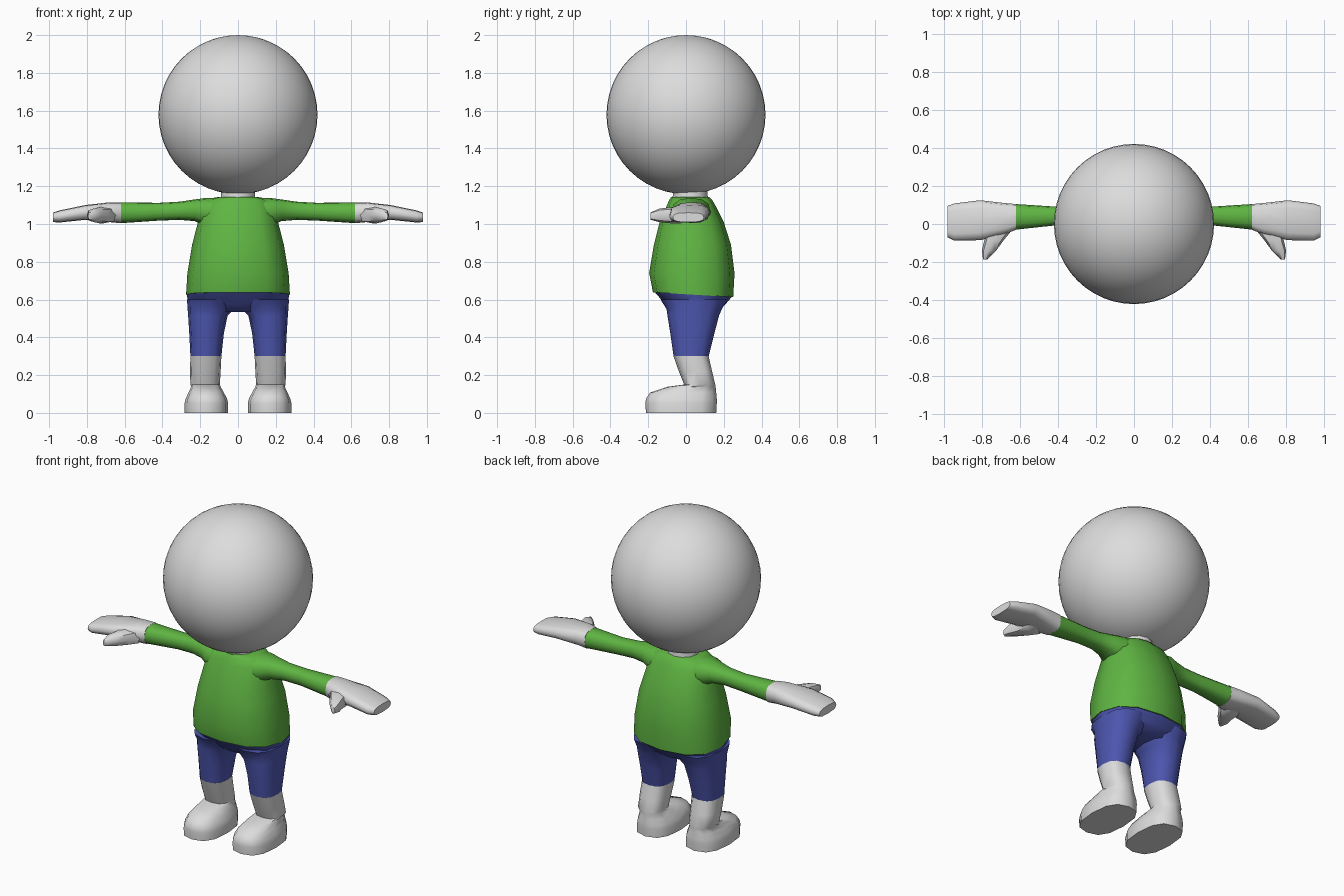
import bpy, bmesh, math


def material(name, rgb):
    m = bpy.data.materials.new(name)
    m.diffuse_color = (*rgb, 1)
    return m


GREY = material("light grey", (0.72, 0.72, 0.72))
GREEN = material("shirt green", (0.115, 0.46, 0.055))
BLUE = material("shorts blue", (0.075, 0.095, 0.44))


def finish(obj, mat, mirror=False, angle=50):
    obj.data.materials.append(mat)
    bpy.ops.object.select_all(action='DESELECT')
    obj.select_set(True)
    bpy.context.view_layer.objects.active = obj
    bpy.ops.object.shade_smooth_by_angle(angle=math.radians(angle))
    if mirror:
        mod = obj.modifiers.new("mirror", 'MIRROR')
        mod.use_axis[0] = True
    return obj


def loft(name, mat, axis, rings, sides=12, power=2.5, mirror=False, angle=50):
    """Skin closed rings. Each ring: position on axis, low/high bounds on the
    other two axes (in xyz order), and an optional tilt of z along y."""
    bm = bmesh.new()
    loops = []
    for r in rings:
        p, a0, a1, b0, b1 = r[:5]
        tilt = r[5] if len(r) > 5 else 0
        loop = []
        for i in range(sides):
            t = 2 * math.pi * i / sides
            c, s = math.cos(t), math.sin(t)
            a = (a0 + a1) / 2 + (a1 - a0) / 2 * math.copysign(abs(c) ** (2 / power), c)
            b = (b0 + b1) / 2 + (b1 - b0) / 2 * math.copysign(abs(s) ** (2 / power), s)
            if axis == 'X':
                co = (p, a, b)
            elif axis == 'Y':
                co = (a, p, b)
            else:
                co = (a, b, p + tilt * b)
            loop.append(bm.verts.new(co))
        loops.append(loop)
    for l0, l1 in zip(loops, loops[1:]):
        for i in range(sides):
            j = (i + 1) % sides
            bm.faces.new((l0[i], l0[j], l1[j], l1[i]))
    bm.faces.new(loops[0])
    bm.faces.new(loops[-1])
    bmesh.ops.recalc_face_normals(bm, faces=bm.faces)
    me = bpy.data.meshes.new(name)
    bm.to_mesh(me)
    bm.free()
    obj = bpy.data.objects.new(name, me)
    bpy.context.collection.objects.link(obj)
    return finish(obj, mat, mirror, angle)


# Head and neck
bpy.ops.mesh.primitive_uv_sphere_add(segments=48, ring_count=24, radius=0.421,
                                     location=(0, 0, 1.579))
head = bpy.context.object
head.name = "head"
finish(head, GREY)
loft("neck", GREY, 'Z', [(1.10, -0.10, 0.10, -0.075, 0.12),
                         (1.15, -0.09, 0.09, -0.07, 0.115),
                         (1.22, -0.09, 0.09, -0.07, 0.11)], power=2)

# Shirt body, hem lower at the back
loft("shirt_body", GREEN, 'Z', [
    (0.628, -0.275, 0.275, -0.175, 0.25, -0.06),
    (0.74, -0.268, 0.268, -0.195, 0.257),
    (0.89, -0.243, 0.243, -0.17, 0.238),
    (1.01, -0.212, 0.212, -0.14, 0.20),
    (1.09, -0.195, 0.195, -0.105, 0.16),
    (1.125, -0.17, 0.17, -0.09, 0.14),
    (1.142, -0.11, 0.11, -0.08, 0.125)])

# Sleeves, widening into the shoulders
loft("sleeves", GREEN, 'X', [
    (0.08, -0.08, 0.13, 0.97, 1.140),
    (0.17, -0.075, 0.13, 0.99, 1.138),
    (0.23, -0.04, 0.105, 1.015, 1.130),
    (0.31, -0.015, 0.09, 1.022, 1.118),
    (0.42, -0.008, 0.092, 1.018, 1.112),
    (0.625, -0.03, 0.105, 1.004, 1.115)], mirror=True)

# Hands: flat mitten plus thumb pointing forward
loft("hands", GREY, 'X', [
    (0.62, -0.03, 0.105, 1.004, 1.115),
    (0.68, -0.055, 0.11, 1.010, 1.115),
    (0.81, -0.085, 0.125, 1.022, 1.100),
    (0.945, -0.088, 0.108, 1.008, 1.072),
    (0.98, -0.07, 0.095, 1.010, 1.060)], power=3, sides=12, mirror=True)
loft("thumbs", GREY, 'Y', [
    (0.03, 0.66, 0.78, 1.02, 1.09),
    (-0.03, 0.64, 0.79, 1.003, 1.092),
    (-0.085, 0.685, 0.787, 1.004, 1.088),
    (-0.14, 0.725, 0.80, 1.010, 1.082),
    (-0.187, 0.772, 0.794, 1.022, 1.062)], sides=8, mirror=True)

# Shorts: pelvis joining two legs
loft("shorts_pelvis", BLUE, 'Z', [
    (0.535, -0.17, 0.17, -0.07, 0.165),
    (0.57, -0.262, 0.262, -0.105, 0.205),
    (0.632, -0.272, 0.272, -0.168, 0.245, -0.06)])
loft("shorts_legs", BLUE, 'Z', [
    (0.30, 0.088, 0.252, -0.066, 0.12),
    (0.42, 0.075, 0.258, -0.083, 0.15),
    (0.515, 0.055, 0.264, -0.098, 0.175),
    (0.55, 0.02, 0.267, -0.103, 0.19),
    (0.60, 0.01, 0.270, -0.135, 0.22)], mirror=True)

# Lower legs and feet in one skin
loft("legs_and_feet", GREY, 'Z', [
    (0.0, 0.052, 0.283, -0.212, 0.16),
    (0.05, 0.052, 0.283, -0.215, 0.163),
    (0.075, 0.058, 0.277, -0.212, 0.163),
    (0.108, 0.075, 0.262, -0.19, 0.160),
    (0.138, 0.092, 0.248, -0.10, 0.157),
    (0.150, 0.096, 0.252, -0.01, 0.155),
    (0.22, 0.092, 0.254, -0.038, 0.138),
    (0.30, 0.088, 0.252, -0.066, 0.12)], power=2.6, mirror=True)
